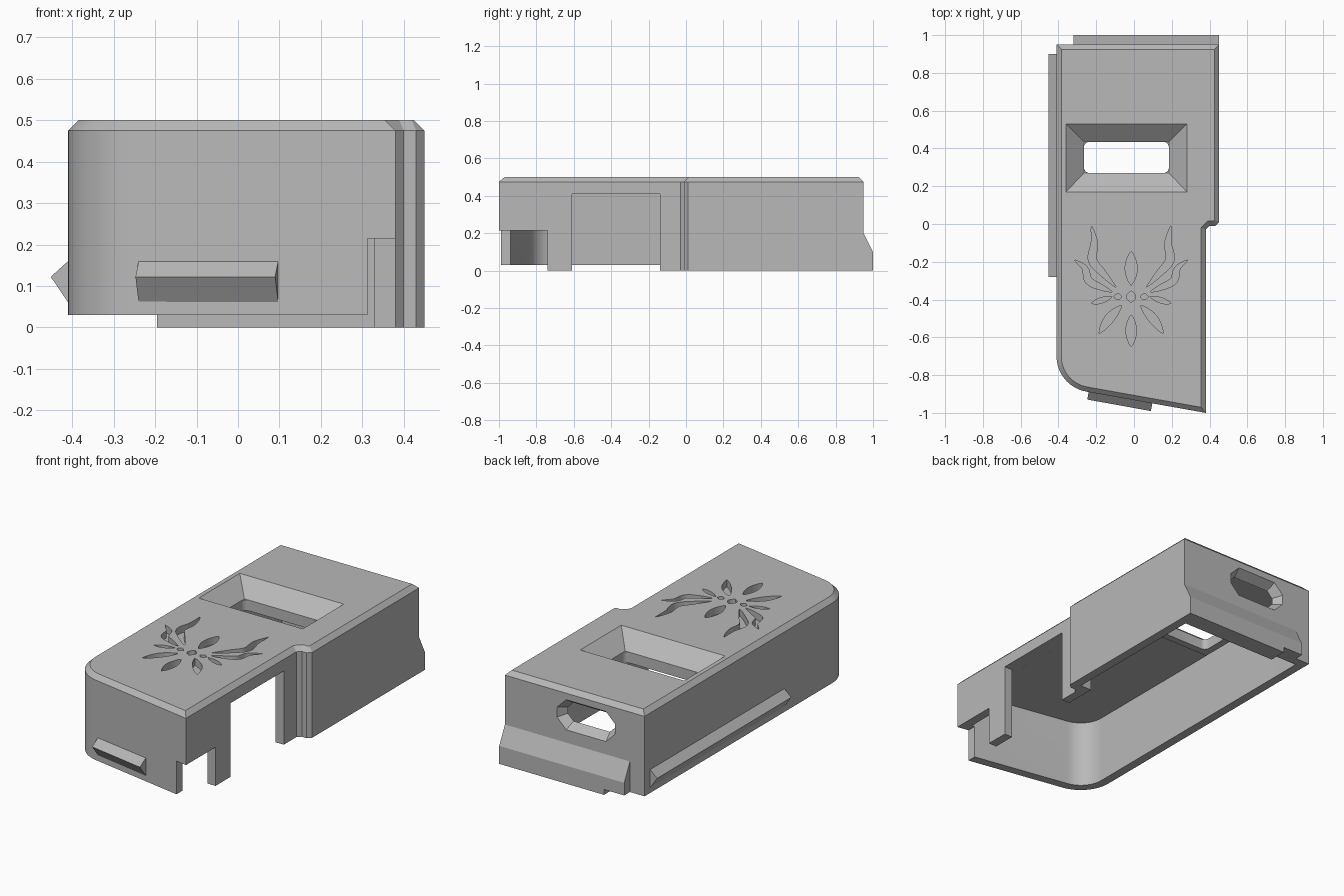
import bpy, bmesh, math
from mathutils import Vector

if "Cube" in bpy.data.objects:
    bpy.data.objects.remove(bpy.data.objects["Cube"], do_unlink=True)

grey = bpy.data.materials.new("plain_grey")
grey.use_nodes = True
grey.diffuse_color = (0.48, 0.48, 0.48, 1)
grey.node_tree.nodes["Principled BSDF"].inputs["Base Color"].default_value = (0.48, 0.48, 0.48, 1)


def loft(name, rings):
    """Closed solid through matching rings of points."""
    bm = bmesh.new()
    loops = [[bm.verts.new(p) for p in ring] for ring in rings]
    n = len(loops[0])
    for a, b in zip(loops, loops[1:]):
        for i in range(n):
            j = (i + 1) % n
            bm.faces.new((a[i], a[j], b[j], b[i]))
    bm.faces.new(loops[0])
    bm.faces.new(loops[-1])
    bmesh.ops.recalc_face_normals(bm, faces=bm.faces)
    mesh = bpy.data.meshes.new(name)
    bm.to_mesh(mesh)
    bm.free()
    mesh.materials.append(grey)
    obj = bpy.data.objects.new(name, mesh)
    bpy.context.collection.objects.link(obj)
    return obj


def at_z(points, z):
    return [(p[0], p[1], z) for p in points]


def prism(name, points, z0, z1):
    return loft(name, [at_z(points, z0), at_z(points, z1)])


def rect(x0, x1, y0, y1):
    return [(x0, y0), (x1, y0), (x1, y1), (x0, y1)]


def rounded(x0, x1, y0, y1, r, steps):
    """Rectangle with rounded (or, with one step, chamfered) corners."""
    corners = [(x1 - r, y1 - r), (x0 + r, y1 - r), (x0 + r, y0 + r), (x1 - r, y0 + r)]
    out = []
    for k, (cx, cy) in enumerate(corners):
        for i in range(steps + 1):
            a = math.pi / 2 * (k + i / steps)
            out.append((cx + r * math.cos(a), cy + r * math.sin(a)))
    return out


def inset(points, d):
    """Move every edge of a counter-clockwise outline inward by d."""
    pts = [Vector(p) for p in points]
    out = []
    for i, p in enumerate(pts):
        a = (p - pts[i - 1]).normalized()
        b = (pts[(i + 1) % len(pts)] - p).normalized()
        na, nb = Vector((-a.y, a.x)), Vector((-b.y, b.x))
        out.append(p + (na + nb) * d / (1 + na.dot(nb)))
    return out


def combine(obj, tool, operation="DIFFERENCE", keep=False):
    mod = obj.modifiers.new("combine", "BOOLEAN")
    mod.operation, mod.solver, mod.object = operation, "EXACT", tool
    bpy.context.view_layer.objects.active = obj
    bpy.ops.object.modifier_apply(modifier=mod.name)
    if not keep:
        bpy.data.objects.remove(tool, do_unlink=True)


# Shell outline with one round corner, a slanted front and a side step
arc = []
for i in range(17):
    a = math.radians(180 + 79.7 * i / 16)
    arc.append((-0.22 + 0.19 * math.cos(a), -0.70 + 0.19 * math.sin(a)))
step = [(0.38, -0.03), (0.40, -0.01), (0.43, -0.01), (0.45, 0.01)]
outline = [(0.38, -1.0)] + step + [(0.45, 0.95), (-0.41, 0.95)] + arc
plain = [(0.38, -1.0), (0.38, -0.01), (0.45, -0.01), (0.45, 0.95), (-0.41, 0.95)] + arc

shell = loft("case_shell", [at_z(outline, 0), at_z(outline, 0.475), at_z(inset(outline, 0.025), 0.5)])
combine(shell, prism("cavity", inset(plain, 0.05), -0.1, 0.41))

# Sunken window with a collar below it
combine(shell, prism("collar", rect(-0.305, 0.225, 0.23, 0.475), 0.36, 0.45), "UNION")
combine(shell, loft("funnel", [at_z(rect(-0.265, 0.185, 0.27, 0.435), 0.42),
                               at_z(rect(-0.372, 0.292, 0.157, 0.542), 0.51)]))
combine(shell, prism("window", rounded(-0.265, 0.185, 0.27, 0.435, 0.03, 5), 0.3, 0.43))

# Tapered port in the back wall
outer = rounded(-0.235, 0.135, 0.265, 0.445, 0.06, 1)
inner = rounded(-0.19, 0.09, 0.31, 0.40, 0.03, 1)
combine(shell, loft("port", [[(x, 0.96, z) for x, z in outer], [(x, 0.89, z) for x, z in inner]]))

# Side and corner notches
combine(shell, prism("side_notch", rect(0.3, 0.5, -0.61, -0.14), -0.1, 0.4101))
combine(shell, prism("corner_notch", rect(0.313, 0.5, -1.1, -0.74), -0.1, 0.215))

# Wedge lip along the back
profile = [(0.945, 0), (1.0, 0), (1.0, 0.10), (0.95, 0.20), (0.945, 0.20)]
lip = loft("back_lip", [[(x, y, z) for y, z in profile] for x in (-0.32, 0.45)])

# Raised lower edge on the front and right walls
low_edge = prism("low_edge_cutter", rect(-0.6, -0.195, -1.2, 1.2), -0.1, 0.03)
combine(shell, low_edge, keep=True)
combine(lip, low_edge)
combine(shell, prism("front_edge", rect(-0.3, 0.325, -1.2, -0.8), -0.1, 0.03))


def rail(name, start, end, normal):
    """Triangular ridge between two points on a wall."""
    n = Vector(normal).normalized()
    section = [(-0.01, 0.06), (0, 0.06), (0.042, 0.122), (0, 0.16), (-0.01, 0.16)]
    return loft(name, [[(p[0] + n.x * d, p[1] + n.y * d, z) for d, z in section] for p in (start, end)])


rail("right_rail", (-0.41, -0.28), (-0.41, 0.90), (-1, 0))
rail("front_rail", (-0.24, -0.888), (0.097, -0.949), (-0.18, -1))

# Engraved flame ornament on the top
CX = -0.015


def catmull(points, samples=6):
    pts = [Vector(p) for p in points]
    pts = [2 * pts[0] - pts[1]] + pts + [2 * pts[-1] - pts[-2]]
    out = []
    for a, b, c, d in zip(pts, pts[1:], pts[2:], pts[3:]):
        for i in range(samples):
            t = i / samples
            out.append(0.5 * (2 * b + (c - a) * t + (2 * a - 5 * b + 4 * c - d) * t ** 2
                              + (3 * b - a - 3 * c + d) * t ** 3))
    return out + [pts[-2]]


def engrave(path, width, side):
    line = catmull(path)
    left, right = [], []
    for i in range(1, len(line) - 1):
        t = (line[i + 1] - line[i - 1]).normalized()
        w = width * math.sin(math.pi * i / (len(line) - 1)) ** 0.8
        left.append(line[i] + Vector((-t.y, t.x)) * w)
        right.append(line[i] - Vector((-t.y, t.x)) * w)
    ring = [line[0]] + left + [line[-1]] + right[::-1]
    combine(shell, prism("flame", [(CX + side * p.x, p.y) for p in ring], 0.46, 0.55))


flames = [
    ([(0.21, -0.01), (0.195, -0.10), (0.205, -0.19), (0.15, -0.26), (0.08, -0.335)], 0.022),
    ([(0.30, -0.19), (0.245, -0.235), (0.225, -0.30), (0.16, -0.335), (0.10, -0.36)], 0.019),
    ([(0.21, -0.42), (0.16, -0.405), (0.10, -0.385)], 0.014),
    ([(0.17, -0.58), (0.115, -0.50), (0.05, -0.43)], 0.024),
    ([(0.09, -0.385), (0.07, -0.385), (0.05, -0.385)], 0.016),
]
for path, width in flames:
    for side in (1, -1):
        engrave(path, width, side)
for top, bottom, width in ((-0.145, -0.325, 0.032), (-0.355, -0.415, 0.024), (-0.48, -0.65, 0.028)):
    engrave([(0, top), (0, (top + bottom) / 2), (0, bottom)], width, 1)

# Smooth only the round corner
bpy.ops.object.select_all(action="DESELECT")
shell.select_set(True)
bpy.context.view_layer.objects.active = shell
bpy.ops.object.shade_smooth_by_angle(angle=math.radians(25))
